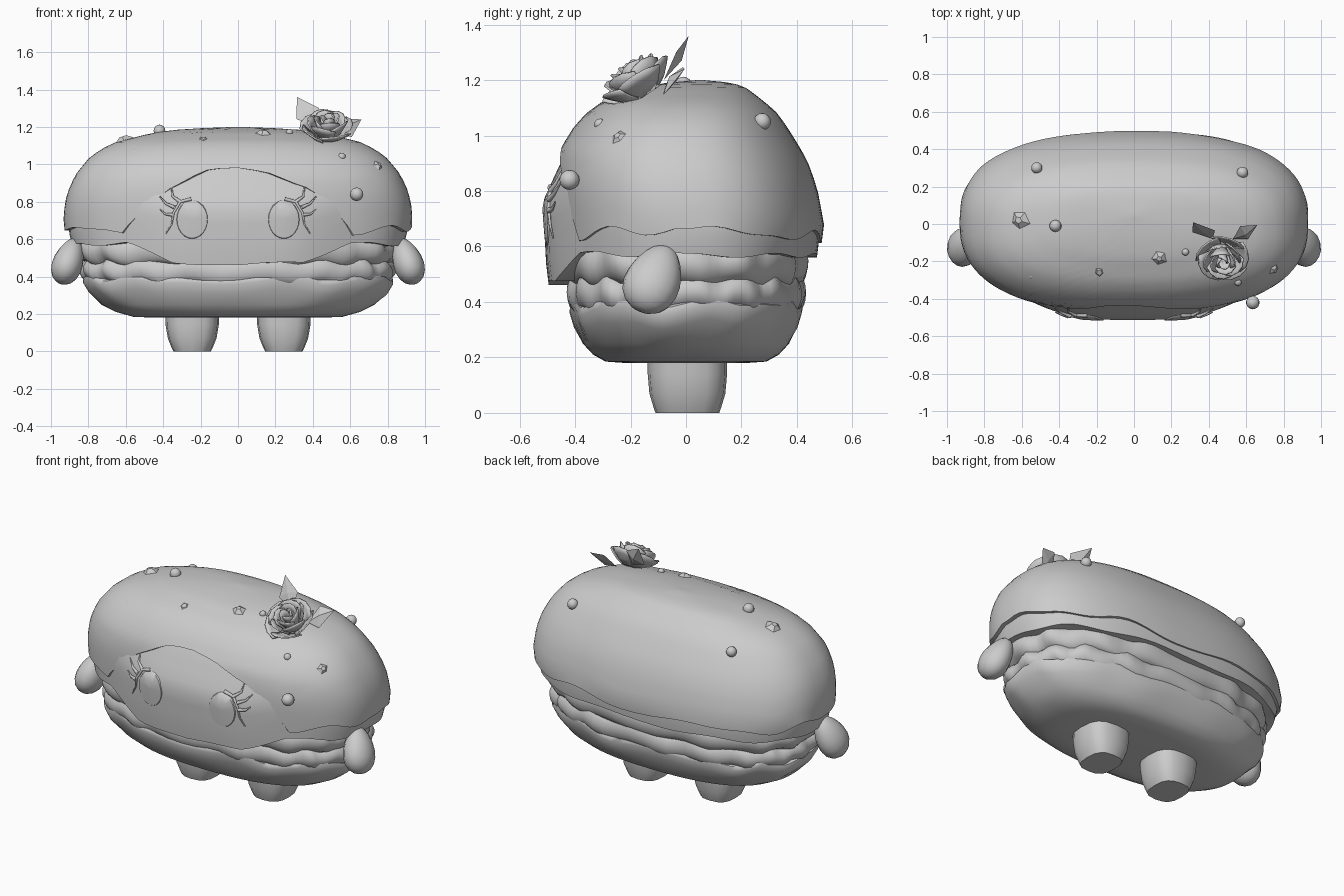
import bpy, bmesh, math
from mathutils import Vector, Matrix

cube = bpy.data.objects.get("Cube")
if cube:
    bpy.data.objects.remove(cube)

grey = bpy.data.materials.new("plain_grey")
grey.use_nodes = True
COLOUR = (0.6, 0.6, 0.6, 1)
grey.diffuse_color = COLOUR
grey.node_tree.nodes["Principled BSDF"].inputs["Base Color"].default_value = COLOUR


def finish(name, bm, angle=50, matrix=None):
    """Turn a bmesh into a shaded, coloured object."""
    bmesh.ops.recalc_face_normals(bm, faces=bm.faces)
    if matrix:
        bm.transform(matrix)
    mesh = bpy.data.meshes.new(name)
    bm.to_mesh(mesh)
    bm.free()
    mesh.materials.append(grey)
    obj = bpy.data.objects.new(name, mesh)
    bpy.context.collection.objects.link(obj)
    bpy.ops.object.select_all(action='DESELECT')
    obj.select_set(True)
    bpy.context.view_layer.objects.active = obj
    if angle:
        bpy.ops.object.shade_smooth_by_angle(angle=math.radians(angle))
    return obj


def loft(name, rings, angle=50):
    """Skin a stack of rings and close both ends."""
    bm = bmesh.new()
    loops = [[bm.verts.new(p) for p in ring] for ring in rings]
    n = len(loops[0])
    for a, b in zip(loops, loops[1:]):
        for i in range(n):
            bm.faces.new((a[i], a[(i + 1) % n], b[(i + 1) % n], b[i]))
    bm.faces.new(loops[0])
    bm.faces.new(loops[-1])
    return finish(name, bm, angle)


def lerp_table(table, t):
    """Interpolate rows of (key, values...)."""
    for a, b in zip(table, table[1:]):
        if t <= b[0]:
            f = max(0, (t - a[0]) / (b[0] - a[0]))
            return [p + (q - p) * f for p, q in zip(a[1:], b[1:])]
    return list(table[-1][1:])


def super_dir(a, power=2.5):
    c, s = math.cos(a), math.sin(a)
    return (math.copysign(abs(c) ** (2 / power), c), math.copysign(abs(s) ** (2 / power), s))


def smooth(t):
    t = min(1, max(0, t))
    return t * t * (3 - 2 * t)


SEG = 96
ANGLES = [2 * math.pi * i / SEG for i in range(SEG)]

# Dome outline: height, half width, half depth, centre y
DOME = [(.46, .88, .45, 0), (.58, .91, .475, .01), (.68, .935, .483, .015),
        (.8, .925, .475, 0), (.88, .9, .46, -.01), (.95, .865, .435, -.02),
        (1.03, .8, .385, -.02), (1.08, .735, .345, -.015), (1.12, .65, .295, -.01),
        (1.17, .45, .2, .02), (1.19, .28, .12, .05), (1.2, .02, .01, .05)]
# Glaze edge height by distance from the centre line, on the front
ARCH = [(0, .96), (.2, .95), (.4, .88), (.5, .78), (.63, .62), (.75, .645), (.95, .67)]
# Lower edge of the bread on the front
CHIN = [(0, .48), (.38, .5), (.62, .6), (.95, .59)]


def dome_point(a, z, scale=1.0):
    rx, ry, cy = lerp_table(DOME, z)
    dx, dy = super_dir(a)
    return Vector((dx * rx * scale, cy + dy * ry * scale, z))


def face_bulge(x, z):
    return .055 * smooth((.95 - z) / .2) * smooth(1.6 * (1 - abs(x) / .7))


def glaze_rim(a):
    dx, dy = super_dir(a)
    wave = .015 * math.sin(7 * a) + .01 * math.sin(11 * a + 1)
    if dy < 0:
        return lerp_table(ARCH, abs(dx) * .93)[0] + wave
    return .655 - .02 * smooth(dy) + wave


def bread_rim(a):
    dx, dy = super_dir(a)
    wave = .008 * math.sin(9 * a + 2)
    return (lerp_table(CHIN, abs(dx) * .93)[0] if dy < 0 else .59) + wave


def dome(name, rim, scale, bulge):
    rows = 18
    rings = []
    for j in range(-1, rows + 1):
        t = 1 - (1 - max(j, 0) / rows) ** 2
        ring = []
        for a in ANGLES:
            low = rim(a)
            p = dome_point(a, low + (1.2 - low) * t, scale * (.93 if j < 0 else 1))
            if bulge and p.y < 0 and j >= 0:
                p.y -= face_bulge(p.x, p.z)
            p.z -= (1 - scale) * .8
            ring.append(p)
        rings.append(ring)
    return loft(name, rings)


# Top bun: glaze coat over bread that shows as the face
dome("glaze", glaze_rim, 1.0, False)
dome("face_bread", bread_rim, .972, True)

# Lower bun
BUN = [(.18, .45, .22), (.185, .56, .29), (.21, .65, .335), (.25, .73, .372), (.32, .8, .405),
       (.37, .83, .42), (.395, .825, .417), (.41, .79, .395)]
loft("lower_bun", [[(super_dir(a)[0] * rx, super_dir(a)[1] * ry,
                     z + (.012 * math.sin(8 * a) + .008 * math.sin(13 * a) if z > .3 else 0))
                    for a in ANGLES] for z, rx, ry in BUN])


# Lumpy filling layers
def layer(name, low, high, rx, ry, lumps, amount, phase):
    rings = []
    for j in range(9):
        t = j / 8
        ring = []
        for a in ANGLES:
            dx, dy = super_dir(a)
            bump = 1 + amount * math.sin(lumps * a + phase) + amount * .6 * math.sin(lumps * 1.6 // 1 * a)
            k = bump * (.92 + .08 * math.sin(math.pi * t) ** .6)
            z = low + (high - low) * t + .012 * math.sin(lumps * a + phase + 1)
            ring.append((dx * rx * k, dy * ry * k, z))
        rings.append(ring)
    return loft(name, rings)


layer("filling_patty", .36, .5, .835, .43, 17, .012, 0)
layer("filling_leaf", .46, .62, .85, .44, 13, .014, 2)

# Legs and arms
LEG = [(0, .1, .115), (.02, .11, .122), (.07, .13, .137), (.14, .142, .143), (.28, .148, .145)]
for side, label in ((1, "left"), (-1, "right")):
    loft(label + "_leg", [[(side * (.245 + super_dir(a, 2.8)[0] * rx), .005 + super_dir(a, 2.8)[1] * ry, z)
                           for a in ANGLES[::6]] for z, rx, ry in LEG])
    bm = bmesh.new()
    bmesh.ops.create_uvsphere(bm, u_segments=16, v_segments=10, radius=1)
    for v in bm.verts:
        taper = 1 - .22 * v.co.z
        v.co = Vector((v.co.x * .08 * taper, v.co.y * .1 * taper, v.co.z * .135))
    turn = Matrix.Rotation(math.radians(-20 * side), 4, 'Y') @ Matrix.Rotation(math.radians(-22), 4, 'X')
    finish(label + "_arm", bm, 60, Matrix.Translation((side * .905, -.115, .485)) @ turn)


# Face details laid on the bread
def face_point(x, z, lift=0.0):
    rx, ry, cy = lerp_table(DOME, z + .022)
    k = (1 - min(1, abs(x) / (rx * .972)) ** 2.5) ** .4
    return Vector((x, cy - ry * .972 * k - face_bulge(x, z + .022) - lift, z))


LASHES = [[(.25, .815), (.31, .8), (.345, .74), (.355, .68), (.385, .63)],
          [(.31, .8), (.35, .83), (.355, .885)],
          [(.34, .77), (.385, .79), (.42, .83)],
          [(.35, .73), (.39, .735), (.42, .76)]]
for side, label in ((1, "left"), (-1, "right")):
    loft(label + "_eye", [[face_point(side * (.245 + .085 * r * math.cos(a)), .705 + .105 * r * math.sin(a), h)
                           for a in ANGLES[::4]] for r, h in ((1, -.005), (.95, .005), (.5, .008), (.05, .008))])
    curve = bpy.data.curves.new(label + "_lashes", 'CURVE')
    curve.dimensions = '3D'
    curve.bevel_depth = .011
    curve.bevel_resolution = 1
    curve.materials.append(grey)
    for path in LASHES:
        spline = curve.splines.new('POLY')
        spline.points.add(len(path) - 1)
        for i, (x, z) in enumerate(path):
            spline.points[i].co = (*face_point(side * x, z, .004), 1)
            spline.points[i].radius = 1 - .75 * i / (len(path) - 1)
    obj = bpy.data.objects.new(label + "_lashes", curve)
    bpy.context.collection.objects.link(obj)

# Round sprinkles
for i, (x, y, z, r) in enumerate([(-.42, -.01, 1.18, .032), (-.545, -.27, 1.05, .03), (-.52, .3, 1.06, .03),
                                  (.58, .275, 1.05, .031), (.635, -.42, .84, .036), (.555, -.31, 1.04, .021),
                                  (.275, -.15, 1.17, .019)]):
    bm = bmesh.new()
    bmesh.ops.create_uvsphere(bm, u_segments=14, v_segments=8, radius=r)
    finish(f"sprinkle_{i + 1}", bm, 60, Matrix.Translation((x, y, z)))

# Faceted chips
for i, (x, y, z, r, n) in enumerate([(-.61, .02, 1.125, .085, (-.35, 0, 1)), (-.185, -.25, 1.12, .075, (0, -.45, 1)),
                                     (.135, -.18, 1.165, .065, (0, -.3, 1)), (.745, -.24, .99, .06, (.8, -.6, .7))]):
    bm = bmesh.new()
    for k, h in ((1, 0), (.25, .35)):
        for s in range(5):
            a = math.tau * s / 5 + i
            w = k * (1 if s % 2 else .85)
            bm.verts.new((r * w * math.cos(a), r * w * math.sin(a), r * (h - .2 * k)))
    bmesh.ops.convex_hull(bm, input=bm.verts[:])
    finish(f"chip_{i + 1}", bm, 0, Matrix.Translation((x, y, z)) @ Vector(n).to_track_quat('Z', 'Y').to_matrix().to_4x4())

# Rose: rings of cupped petals around a bud
place = Matrix.Translation((.475, -.145, 1.145)) @ Vector((0, -.55, .85)).to_track_quat('Z', 'Y').to_matrix().to_4x4()
bm = bmesh.new()
for count, inner, outer, height, start in ((5, .05, .14, .08, 0), (5, .045, .105, .115, .6),
                                           (4, .03, .07, .13, .2), (3, .015, .035, .135, .9)):
    for s in range(count):
        mid, half = start + math.tau * s / count, math.pi / count * 1.2
        rows = []
        for j in range(4):
            v = j / 3
            row = []
            for i in range(5):
                u = i / 2 - 1
                r = inner + (outer - inner) * v ** .7 + .008 * u
                a = mid + u * half
                row.append(bm.verts.new((r * math.cos(a), r * math.sin(a), height * v * (1 - .2 * u * u))))
            rows.append(row)
        for p, q in zip(rows, rows[1:]):
            for i in range(4):
                bm.faces.new((p[i], p[i + 1], q[i + 1], q[i]))
rose = finish("rose_petals", bm, 35, place)
rose.modifiers.new("thickness", 'SOLIDIFY').thickness = .008

# Folded leaves behind the rose
for name, base, tip, wide in (("rose_leaf_inner", (.42, -.08, 1.2), (.315, .01, 1.36), (.06, .005, .03)),
                              ("rose_leaf_outer", (.53, -.08, 1.16), (.66, -.005, 1.24), (-.02, .035, .05))):
    base, tip, wide = Vector(base), Vector(tip), Vector(wide)
    back = (tip - base).cross(wide).normalized() * .022
    bm = bmesh.new()
    for p in (base, tip, base.lerp(tip, .45) + wide, base.lerp(tip, .45) - wide,
              base.lerp(tip, .5) + back, base.lerp(tip, .5) - back * .4):
        bm.verts.new(p)
    bmesh.ops.convex_hull(bm, input=bm.verts[:])
    finish(name, bm, 0)
